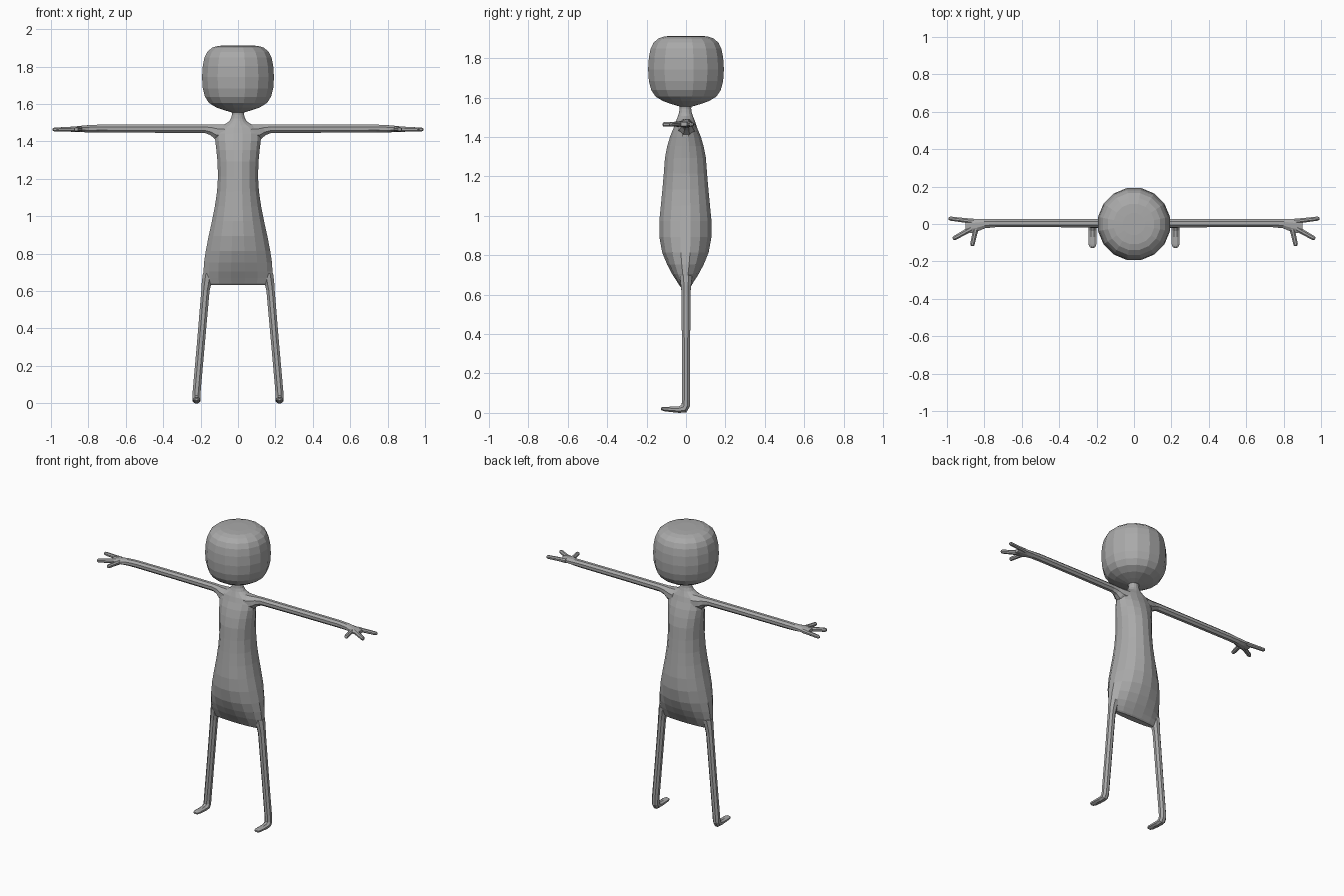
import bpy, bmesh, math
from mathutils import Vector

grey = bpy.data.materials.new("plain_grey")
grey.diffuse_color = (0.40, 0.40, 0.40, 1)


def loft(name, stations, side, sides=8, mirror=False):
    """Skin elliptical rings (x, y, z, half width along side, half depth) along a path."""
    bm = bmesh.new()
    pts = [Vector(s[:3]) for s in stations]
    rings = []
    for i, s in enumerate(stations):
        t = (pts[min(i + 1, len(pts) - 1)] - pts[max(i - 1, 0)]).normalized()
        u = Vector(side)
        u = (u - t * u.dot(t)).normalized()
        v = t.cross(u)
        ring = []
        for k in range(sides):
            a = 2 * math.pi * (k + 0.5) / sides
            ring.append(bm.verts.new(pts[i] + u * s[3] * math.cos(a) + v * s[4] * math.sin(a)))
        rings.append(ring)
    for r0, r1 in zip(rings, rings[1:]):
        for k in range(sides):
            j = (k + 1) % sides
            bm.faces.new((r0[k], r0[j], r1[j], r1[k]))
    bm.faces.new(rings[0])
    bm.faces.new(rings[-1])
    bmesh.ops.recalc_face_normals(bm, faces=bm.faces)
    me = bpy.data.meshes.new(name)
    bm.to_mesh(me)
    bm.free()
    me.materials.append(grey)
    ob = bpy.data.objects.new(name, me)
    bpy.context.collection.objects.link(ob)
    if mirror:
        m = ob.modifiers.new("mirror", 'MIRROR')
        m.use_mirror_merge = False
    return ob


X, Y = (1, 0, 0), (0, 1, 0)

# Head: rounded barrel with a flattened crown
head = [(1.562, .035), (1.572, .07), (1.588, .118), (1.612, .158), (1.645, .180),
        (1.69, .192), (1.75, .196), (1.81, .192), (1.855, .183), (1.885, .168),
        (1.907, .142), (1.917, .11), (1.92, .06)]
loft("head", [(0, 0, z, r, r) for z, r in head], X, 16)

# Torso and neck: wide thin hem, full belly, narrow waist, sloping shoulders
torso = [(.640, .160, .020), (.648, .182, .028), (.675, .188, .045), (.71, .188, .068),
         (.76, .185, .095), (.82, .176, .120), (.90, .160, .135), (.98, .142, .135),
         (1.06, .126, .127), (1.14, .114, .119), (1.22, .109, .112), (1.30, .112, .106),
         (1.36, .118, .094), (1.41, .124, .079), (1.45, .126, .062), (1.48, .110, .052),
         (1.497, .075, .045), (1.512, .050, .039), (1.53, .038, .033), (1.55, .033, .030),
         (1.575, .036, .032)]
loft("torso", [(0, -.003, z, a, b) for z, a, b in torso], X, 16)

# Arms with a flared shoulder and a flat widening palm
arm = [(.07, 0, 1.452, .052, .050), (.115, .002, 1.458, .040, .042),
       (.14, .004, 1.468, .030, .031), (.175, .005, 1.474, .025, .025),
       (.45, .005, 1.475, .024, .024), (.74, .005, 1.475, .024, .023),
       (.80, .002, 1.474, .027, .021), (.84, -.006, 1.473, .036, .018),
       (.875, -.012, 1.472, .040, .015), (.90, -.012, 1.472, .028, .011)]
loft("arms", arm, Y, 8, True)

# Three spread fingers on each hand
fingers = [("long_finger", (.86, .014), (.992, .030), .012),
           ("middle_finger", (.87, -.025), (.968, -.080), .013),
           ("thumb", (.845, -.022), (.866, -.118), .013)]
for name, p, q, r in fingers:
    p, q = Vector(p), Vector(q)
    st = []
    for f, s in ((0, 1.3), (.35, 1.1), (.9, 1), (.97, .8), (1, .4)):
        c = p.lerp(q, f)
        st.append((c.x, c.y, 1.472 - .002 * f, r * s, r * s * .95))
    loft(name, st, (-(q - p).y, (q - p).x, 0), 8, True)

# Legs bending into forward feet
leg = [(.160, 0, .70, .030, .034), (.168, 0, .65, .028, .028), (.174, 0, .61, .024, .024),
       (.198, 0, .33, .023, .023), (.221, 0, .07, .023, .023),
       (.222, -.001, .044, .023, .023), (.222, -.010, .028, .023, .024),
       (.222, -.035, .023, .023, .018), (.222, -.07, .024, .023, .015),
       (.222, -.11, .026, .022, .012), (.222, -.122, .027, .017, .009),
       (.222, -.127, .027, .009, .005)]
loft("legs_and_feet", leg, X, 8, True)

# Settle the whole figure on the ground
bpy.context.view_layer.update()
objs = list(bpy.context.scene.objects)
low = min(v.co.z for o in objs for v in o.data.vertices)
for o in objs:
    o.location.z -= low
